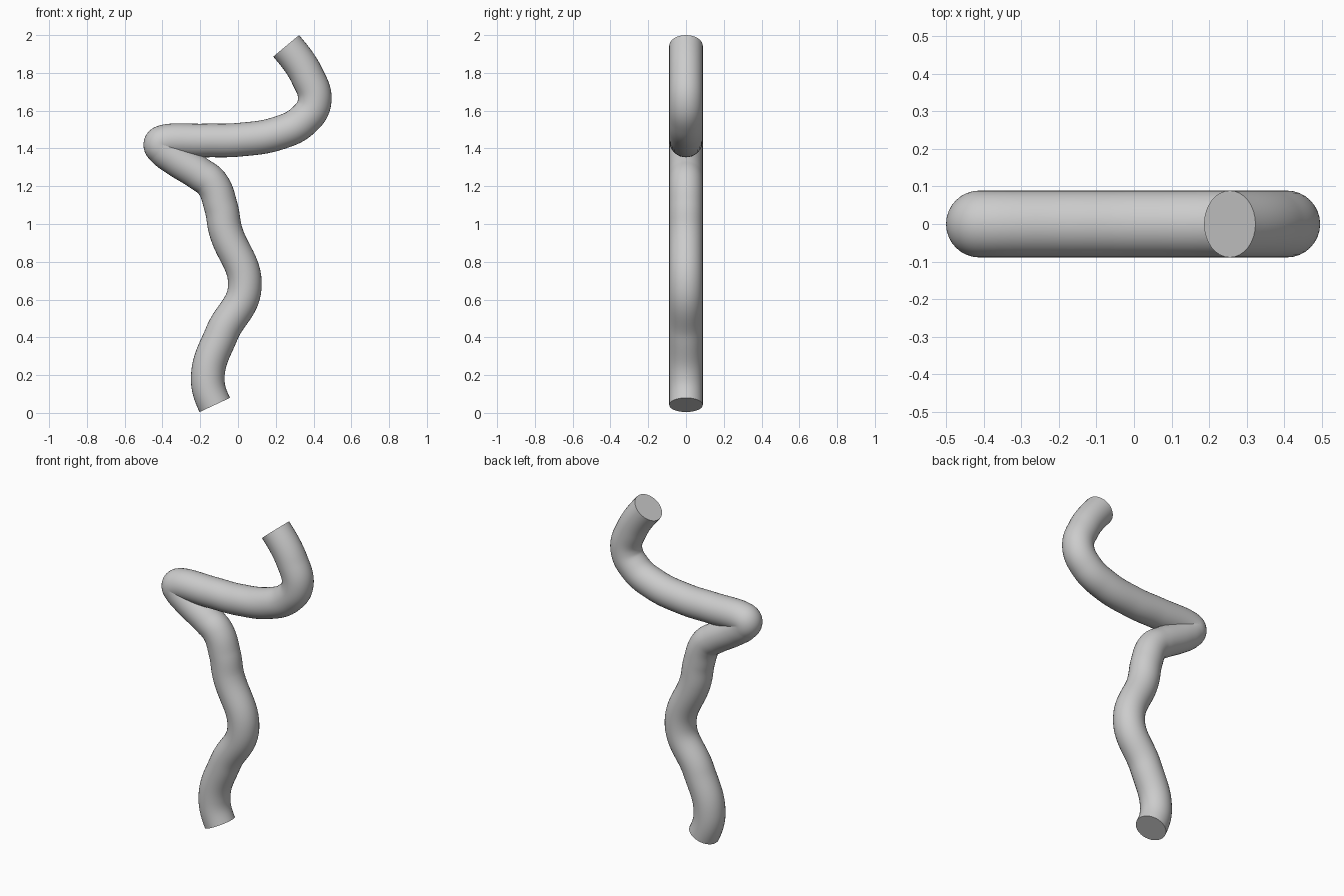
import bpy
from mathutils import Vector

cube = bpy.data.objects.get("Cube")
if cube:
    bpy.data.objects.remove(cube, do_unlink=True)

RADIUS = 0.089

# Centre line of the bent tube in the XZ plane, bottom to top
PATH = [
    (-0.123, 0.042), (-0.16, 0.19), (-0.086, 0.42), (0.036, 0.665),
    (-0.067, 0.97), (-0.09, 1.09), (-0.139, 1.215), (-0.20, 1.263),
    (-0.335, 1.348), (-0.395, 1.395), (-0.411, 1.423), (-0.39, 1.436),
    (-0.176, 1.442), (0.004, 1.446), (0.22, 1.483), (0.342, 1.546),
    (0.405, 1.645), (0.365, 1.786), (0.255, 1.943),
]

# Grey material
grey = bpy.data.materials.new("plain_grey")
grey.use_nodes = True
colour = (0.6, 0.6, 0.6, 1)
grey.diffuse_color = colour
grey.node_tree.nodes["Principled BSDF"].inputs["Base Color"].default_value = colour

# Round bevelled curve with flat caps
curve = bpy.data.curves.new("bent_tube", "CURVE")
curve.dimensions = "3D"
curve.bevel_depth = RADIUS
curve.bevel_resolution = 14
curve.resolution_u = 14
curve.use_fill_caps = True
spline = curve.splines.new("BEZIER")
spline.bezier_points.add(len(PATH) - 1)
for point, (x, z) in zip(spline.bezier_points, PATH):
    point.co = (x, 0, z)
    point.handle_left_type = point.handle_right_type = "AUTO"

tube = bpy.data.objects.new("bent_tube", curve)
bpy.context.collection.objects.link(tube)
bpy.context.view_layer.update()

# Aim the two ends so the caps sit at the right slant
for point, direction in ((spline.bezier_points[0], (-0.42, 0, 0.9)),
                         (spline.bezier_points[-1], (-0.64, 0, 0.77))):
    point.handle_left_type = point.handle_right_type = "FREE"
    step = Vector(direction) * 0.055
    point.handle_left = point.co - step
    point.handle_right = point.co + step

# Turn into a mesh, smooth along the length and sharp at the caps
bpy.ops.object.select_all(action="DESELECT")
tube.select_set(True)
bpy.context.view_layer.objects.active = tube
bpy.ops.object.convert(target="MESH")
tube = bpy.context.object
tube.name = "bent_tube"
tube.data.materials.clear()
tube.data.materials.append(grey)

# Weld the cap rims to the tube wall
bpy.ops.object.mode_set(mode="EDIT")
bpy.ops.mesh.select_all(action="SELECT")
bpy.ops.mesh.remove_doubles(threshold=0.0001)
bpy.ops.mesh.normals_make_consistent(inside=False)
bpy.ops.object.mode_set(mode="OBJECT")
bpy.ops.object.shade_smooth_by_angle(angle=0.9)
